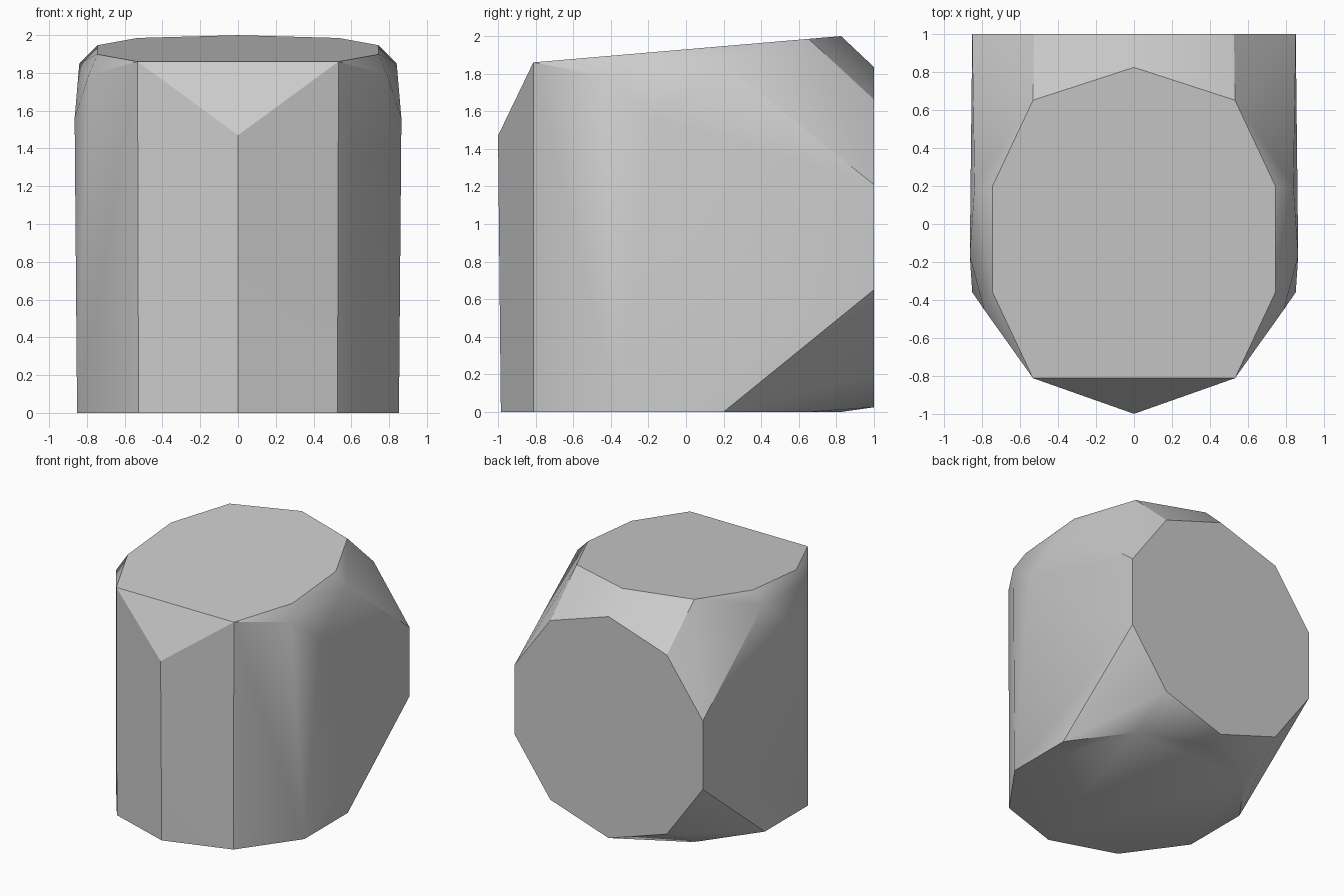
import bpy, bmesh, math

old = bpy.data.objects.get("Cube")
if old:
    bpy.data.objects.remove(old, do_unlink=True)

# Single plain grey
grey = bpy.data.materials.new("plain grey")
grey.use_nodes = True
colour = (0.6, 0.6, 0.6, 1)
grey.diffuse_color = colour
grey.node_tree.nodes["Principled BSDF"].inputs["Base Color"].default_value = colour

RADIUS, MID_Y, MID_Z = 0.905, -0.08, 0.93


def decagon():
    for i in range(10):
        a = math.radians(36 * i)
        yield RADIUS * math.sin(a), RADIUS * math.cos(a)


def top_z(y):
    return 1.86 + 0.0854 * (y + 0.81)


# Round openings: bottom and back
points = [(x * 0.99, MID_Y + y, 0) for x, y in decagon()]
points += [(x * 0.99, 1, MID_Z + z) for x, z in decagon()]

# Sloping lid with narrowed sides
points += [(max(-0.745, min(0.745, x)), MID_Y + y, top_z(MID_Y + y))
           for x, y in decagon() if MID_Y + y > -0.9]

# Front peak and shoulder corners
points.append((0, -1, 1.47))
for s in (-1, 1):
    points += [(s * 0.79, -0.45, 1.79), (s * 0.84, 0.2, 1.85), (s * 0.865, -0.17, 1.56)]

# Wrap the outline points in one closed shell
bm = bmesh.new()
for p in points:
    bm.verts.new(p)
hull = bmesh.ops.convex_hull(bm, input=bm.verts)
loose = {g for g in hull["geom_interior"] + hull["geom_unused"]
         if isinstance(g, bmesh.types.BMVert)}
bmesh.ops.delete(bm, geom=list(loose), context="VERTS")
bmesh.ops.dissolve_limit(bm, angle_limit=math.radians(1), verts=bm.verts, edges=bm.edges)
bmesh.ops.recalc_face_normals(bm, faces=bm.faces)

mesh = bpy.data.meshes.new("elbow_shell")
bm.to_mesh(mesh)
bm.free()
mesh.materials.append(grey)
shell = bpy.data.objects.new("elbow_shell", mesh)
bpy.context.collection.objects.link(shell)

bpy.ops.object.select_all(action="DESELECT")
shell.select_set(True)
bpy.context.view_layer.objects.active = shell
bpy.ops.object.shade_smooth_by_angle(angle=math.radians(30))
